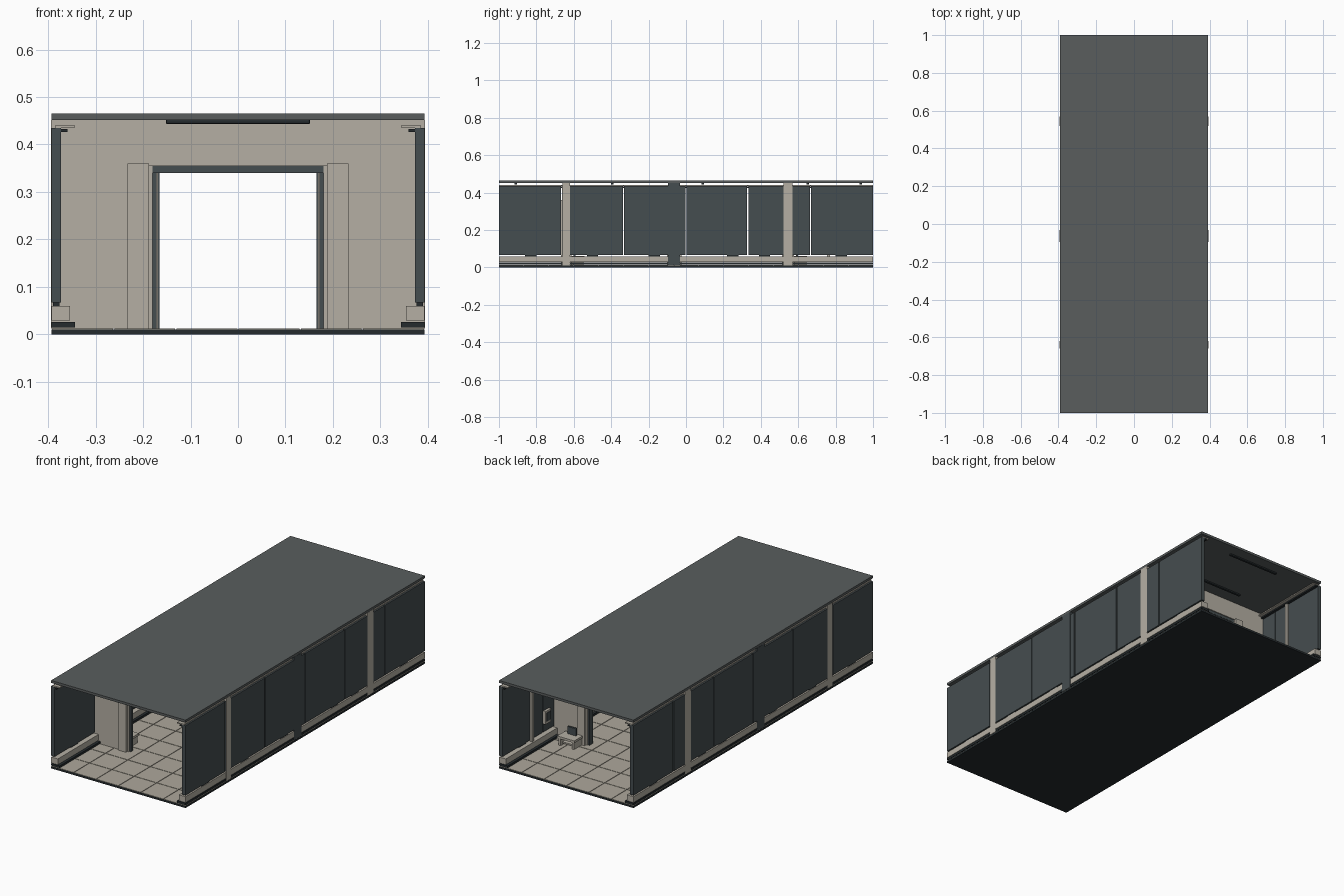
import bpy, bmesh
from mathutils import Matrix, Vector

if "Cube" in bpy.data.objects:
    bpy.data.objects.remove(bpy.data.objects["Cube"])


def mat(name, col):
    m = bpy.data.materials.new(name)
    m.diffuse_color = (*col, 1)
    m.use_nodes = True
    m.node_tree.nodes["Principled BSDF"].inputs["Base Color"].default_value = m.diffuse_color
    return m


BEIGE = mat("beige", (0.46, 0.43, 0.37))
TILE = mat("tile", (0.42, 0.39, 0.33))
SLATE = mat("slate", (0.06, 0.075, 0.08))
ROOF = mat("roof_grey", (0.10, 0.11, 0.11))
DARK = mat("dark", (0.018, 0.024, 0.027))


def boxes(name, parts, material, mirror=False, bevel=0):
    """One object from boxes given as (x0, x1, y0, y1, z0, z1)."""
    bm = bmesh.new()
    for x0, x1, y0, y1, z0, z1 in parts:
        for s in ((1, -1) if mirror else (1,)):
            c = Vector((s * (x0 + x1) / 2, (y0 + y1) / 2, (z0 + z1) / 2))
            d = Matrix.Diagonal((x1 - x0, y1 - y0, z1 - z0, 1))
            bmesh.ops.create_cube(bm, size=1, matrix=Matrix.Translation(c) @ d)
    me = bpy.data.meshes.new(name)
    bm.to_mesh(me)
    bm.free()
    me.materials.append(material)
    ob = bpy.data.objects.new(name, me)
    bpy.context.collection.objects.link(ob)
    if bevel:
        b = ob.modifiers.new("bevel", "BEVEL")
        b.width, b.segments = bevel, 2
    return ob


W = 0.393

# floor slab with tiles separated by thin grooves
boxes("floor_slab", [(-W, W, -1, 1, 0, 0.010)], DARK)
nx, ny, g = 6, 15, 0.0015
tw, tl = 2 * W / nx, 2 / ny
boxes("floor_tiles", [(-W + i * tw + g, -W + (i + 1) * tw - g,
                       -1 + j * tl + g, -1 + (j + 1) * tl - g, 0.010, 0.0125)
                      for i in range(nx) for j in range(ny)], TILE)

# roof and ceiling light bars
boxes("roof_slab", [(-W, W, -1, 1, 0.452, 0.465)], ROOF)
boxes("ceiling_lights", [(-0.152, 0.152, y - 0.007, y + 0.007, 0.443, 0.452)
                         for y in (-0.91, -0.395, 0.09, 0.65, 0.935)], DARK, bevel=0.003)

# side walls: six panels per side with narrow gaps
edges = [-1, -0.665, -0.335, 0, 0.33, 0.665, 1]
boxes("wall_panels", [(0.373, W, a + (0.003 if a > -1 else 0), b - (0.003 if b < 1 else 0),
                       0.067, 0.435) for a, b in zip(edges, edges[1:])], SLATE, mirror=True)

# rails along the foot and top of each wall
boxes("base_rail", [(0.343, W, -1, 1, 0.015, 0.026)], DARK, mirror=True)
boxes("base_curb", [(0.354, W, -1, 1, 0.029, 0.060)], BEIGE, mirror=True)
boxes("top_strip", [(0.344, 0.384, -1, 1, 0.435, 0.441)], BEIGE, mirror=True)
boxes("top_rail", [(0.359, 0.374, -1, 1, 0.426, 0.433)], DARK, mirror=True)
boxes("wall_post", [(0.362, 0.374, 0.755, 0.770, 0.06, 0.43)], BEIGE, mirror=True)


def bulkhead(name, y0, y1, material, half, top):
    """Cross wall with a doorway; its ends show as ribs on the outside."""
    boxes(name + "_sides", [(half, W + 0.001, y0, y1, 0.0125, top)], material, mirror=True)
    boxes(name + "_header", [(-W - 0.001, W + 0.001, y0, y1, top, 0.452)], material)


# two beige bulkheads with pillars and door linings
for name, y0, y1 in (("front_bulkhead", -0.66, -0.62), ("rear_bulkhead", 0.52, 0.57)):
    bulkhead(name, y0, y1, BEIGE, 0.188, 0.355)
    boxes(name + "_pillars", [(0.188, 0.233, y0 - 0.008, y1 + 0.008, 0.0125, 0.36)],
          BEIGE, mirror=True)
    boxes(name + "_lining", [(0.180, 0.188, y0 + 0.005, y1 - 0.005, 0.0125, 0.355)],
          BEIGE, mirror=True)
    boxes(name + "_door_frame", [(0.172, 0.180, y0 + 0.010, y1 - 0.010, 0.0125, 0.352)],
          SLATE, mirror=True)
    boxes(name + "_lintel", [(-0.184, 0.184, y0 + 0.005, y1 - 0.005, 0.340, 0.355)], SLATE)

    # console on the rear face of the bulkhead, beside the door
    y = y1 + 0.008
    boxes(name + "_console", [(0.200, 0.300, y, y + 0.07, 0.050, 0.062),
                              (0.205, 0.217, y, y + 0.065, 0.0125, 0.050),
                              (0.283, 0.295, y, y + 0.065, 0.0125, 0.050),
                              (0.217, 0.283, y, y + 0.05, 0.020, 0.028)], BEIGE, mirror=True)
    boxes(name + "_console_screen", [(0.225, 0.275, y + 0.01, y + 0.02, 0.062, 0.100)],
          SLATE, mirror=True)

    # small control box on the side wall
    boxes(name + "_wall_box", [(0.358, 0.373, y + 0.035, y + 0.085, 0.11, 0.18)],
          BEIGE, mirror=True, bevel=0.003)
    boxes(name + "_wall_box_face", [(0.355, 0.358, y + 0.043, y + 0.077, 0.125, 0.17)],
          SLATE, mirror=True)

# dark centre bulkhead
bulkhead("centre_bulkhead", -0.095, -0.032, SLATE, 0.165, 0.340)
boxes("centre_door_trim", [(0.168, 0.176, -0.102, -0.025, 0.0125, 0.345)], BEIGE, mirror=True)

# short dark brackets under the wall panels
boxes("wall_brackets", [(0.376, 0.390, y - 0.03, y + 0.03, 0.060, 0.067)
                        for y in (-0.83, -0.5, -0.17, 0.25, 0.42, 0.83)], DARK, mirror=True)
